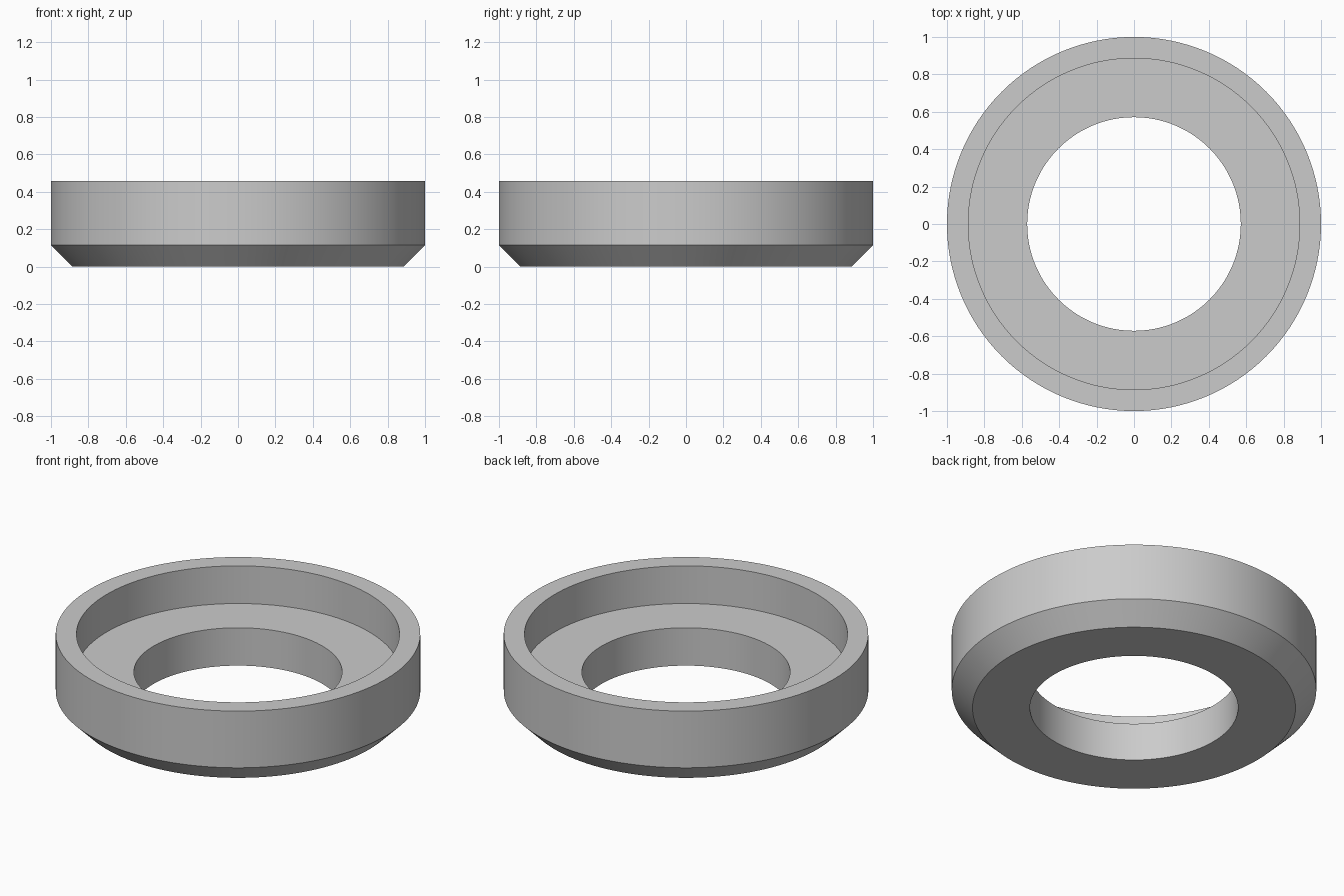
import bpy
import bmesh
import math

cube = bpy.data.objects.get("Cube")
if cube:
    bpy.data.objects.remove(cube, do_unlink=True)

SEGMENTS = 128
OUTER, RECESS, BORE = 1.0, 0.886, 0.571
HEIGHT, FLOOR, CHAMFER = 0.457, 0.229, 0.114

# Plain grey material
grey = bpy.data.materials.new("plain grey")
grey.use_nodes = True
colour = (0.6, 0.6, 0.6, 1)
grey.diffuse_color = colour
grey.node_tree.nodes["Principled BSDF"].inputs["Base Color"].default_value = colour

# Cross-section of the ring: radius and height
profile = [
    (BORE, 0), (OUTER - CHAMFER, 0), (OUTER, CHAMFER), (OUTER, HEIGHT),
    (RECESS, HEIGHT), (RECESS, FLOOR), (BORE, FLOOR),
]

# Revolve the cross-section into a closed ring
bm = bmesh.new()
verts = [bm.verts.new((r, 0, z)) for r, z in profile]
edges = [bm.edges.new((v, verts[i - 1])) for i, v in enumerate(verts)]
bmesh.ops.spin(bm, geom=verts + edges, cent=(0, 0, 0), axis=(0, 0, 1),
               angle=math.tau, steps=SEGMENTS, use_merge=False)
bmesh.ops.remove_doubles(bm, verts=bm.verts, dist=0.0001)
bmesh.ops.recalc_face_normals(bm, faces=bm.faces)

mesh = bpy.data.meshes.new("recessed_ring")
bm.to_mesh(mesh)
bm.free()
mesh.materials.append(grey)
ring = bpy.data.objects.new("recessed_ring", mesh)
bpy.context.collection.objects.link(ring)

# Smooth walls with crisp edges
bpy.ops.object.select_all(action="DESELECT")
ring.select_set(True)
bpy.context.view_layer.objects.active = ring
bpy.ops.object.shade_smooth_by_angle(angle=math.radians(30))
